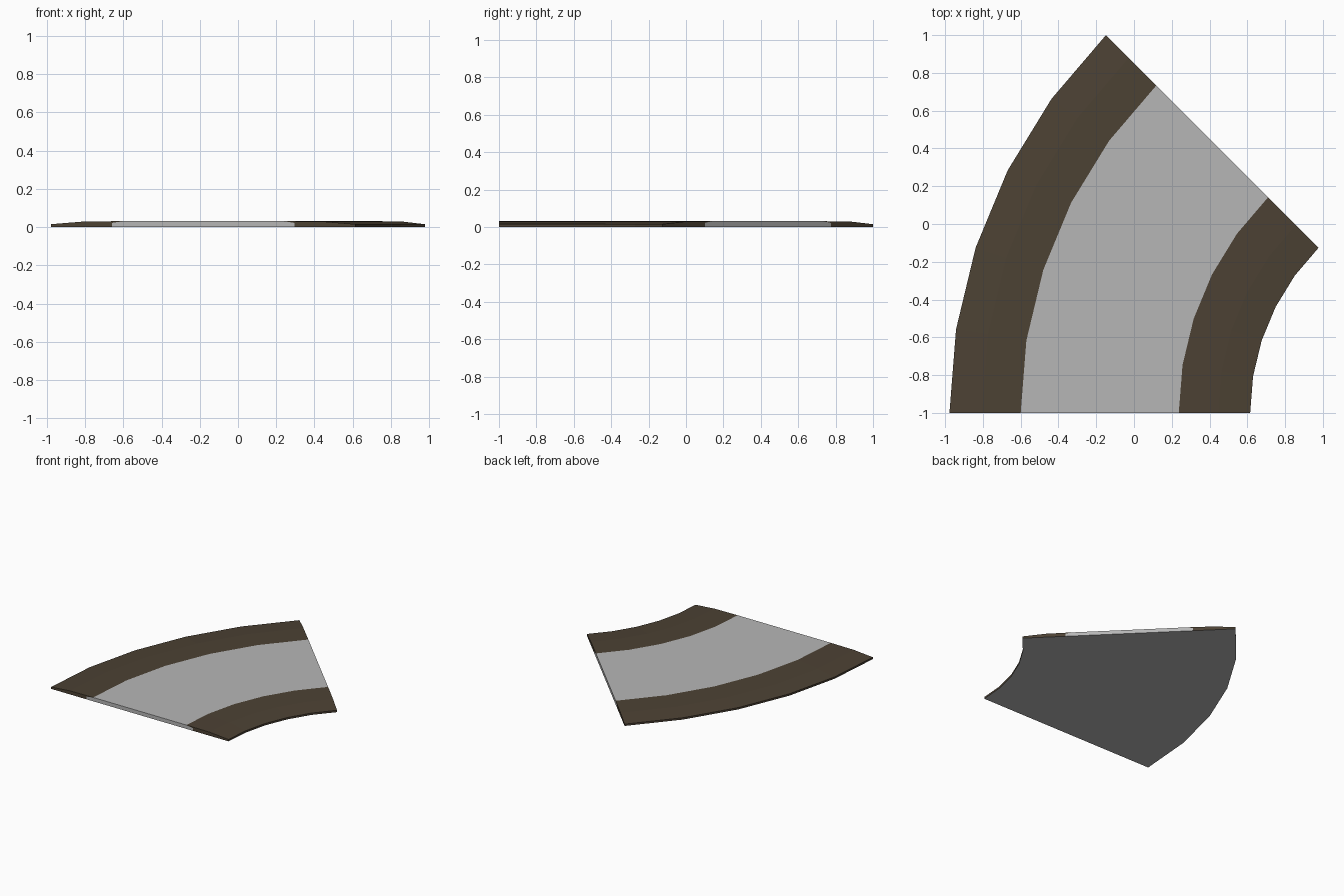
import bpy, bmesh, math

if "Cube" in bpy.data.objects:
    bpy.data.objects.remove(bpy.data.objects["Cube"])

CX, CY = 1.851, -1.0            # centre of the bend
STEPS, SWEEP = 5, math.radians(45)


def material(name, rgb):
    m = bpy.data.materials.new(name)
    m.diffuse_color = (*rgb, 1)
    m.use_nodes = True
    m.node_tree.nodes["Principled BSDF"].inputs["Base Color"].default_value = m.diffuse_color
    return m


grey = material("road grey", (0.47, 0.47, 0.47))
brown = material("earth brown", (0.073, 0.054, 0.034))


def sweep(name, profile, mats):
    """Sweep an open (radius, z) profile round the bend and cap both ends.
    The closing edges that touch a neighbouring part stay open."""
    bm = bmesh.new()
    rings = []
    for i in range(STEPS + 1):
        a = SWEEP * i / STEPS
        rings.append([bm.verts.new((CX - r * math.cos(a), CY + r * math.sin(a), z))
                      for r, z in profile])
    for a, b in zip(rings, rings[1:]):
        for j in range(len(profile) - 1):
            bm.faces.new((a[j], a[j + 1], b[j + 1], b[j]))
    bm.faces.new(rings[0])
    bm.faces.new(rings[-1][::-1])
    bmesh.ops.recalc_face_normals(bm, faces=bm.faces)
    mid = sum(r for r, z in profile) / len(profile)
    bm.normal_update()
    # make sure faces point outward: the lowest face must look down
    low = min(bm.faces, key=lambda f: f.calc_center_median().z)
    if low.normal.z > 0:
        bmesh.ops.reverse_faces(bm, faces=bm.faces)
    bm.normal_update()
    # underside takes the last material
    for f in bm.faces:
        f.material_index = len(mats) - 1 if f.normal.z < -0.9 else 0
    me = bpy.data.meshes.new(name)
    bm.to_mesh(me)
    bm.free()
    for m in mats:
        me.materials.append(m)
    ob = bpy.data.objects.new(name, me)
    bpy.context.collection.objects.link(ob)


TOP = 0.031
R_OUT, R_IN = 2.828, 1.236      # outside edges
G_OUT, G_IN = 2.451, 1.614      # visible road edges
LAP = 0.058                     # road runs on beneath the banks


def bank(name, edge, seam, s):
    """Earth bank with a bevelled outer edge; s is the outward direction."""
    sweep(name, [(seam + s * LAP, 0), (edge, 0), (edge, 0.015),
                 (edge - s * 0.17, 0.029), (seam, TOP),
                 (seam + s * LAP, 0.022)], [brown, grey])


bank("outer_bank", R_OUT, G_OUT, 1)
bank("inner_bank", R_IN, G_IN, -1)

# Road: underside, then top; the buried sides are shared with the banks
sweep("road", [(G_IN - LAP, 0), (G_OUT + LAP, 0), (G_OUT + LAP, 0.022),
               (G_OUT, TOP), (G_IN, TOP), (G_IN - LAP, 0.022)], [grey])
